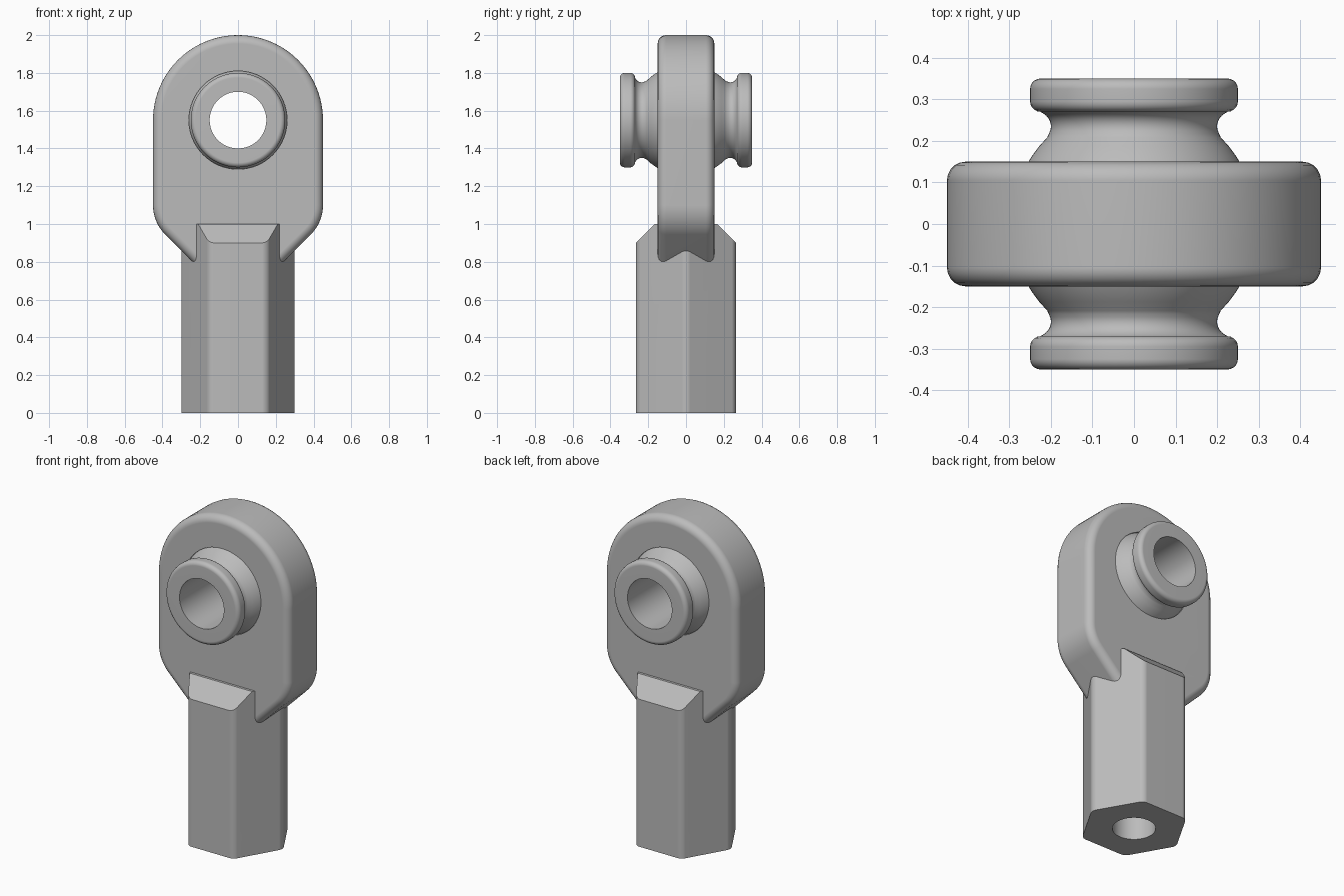
import bpy, bmesh
from math import sin, cos, pi, radians
from mathutils import Vector, Matrix

cube = bpy.data.objects.get("Cube")
if cube:
    bpy.data.objects.remove(cube, do_unlink=True)

EYE_Z = 1.55  # height of the eye axis

steel = bpy.data.materials.new("grey_steel")
steel.use_nodes = True
GREY = (0.5, 0.5, 0.5, 1)
steel.diffuse_color = GREY
steel.node_tree.nodes["Principled BSDF"].inputs["Base Color"].default_value = GREY


def arc(cx, cy, r, start, end, steps):
    angles = [radians(start + (end - start) * i / steps) for i in range(steps + 1)]
    return [(cx + r * cos(a), cy + r * sin(a)) for a in angles]


def finish(bm, name):
    bmesh.ops.recalc_face_normals(bm, faces=bm.faces[:])
    mesh = bpy.data.meshes.new(name)
    bm.to_mesh(mesh)
    bm.free()
    mesh.materials.append(steel)
    obj = bpy.data.objects.new(name, mesh)
    bpy.context.collection.objects.link(obj)
    return obj


def prism(points, offset):
    """Extrude a closed outline of 3D points along offset."""
    bm = bmesh.new()
    face = bm.faces.new([bm.verts.new(p) for p in points])
    ext = bmesh.ops.extrude_face_region(bm, geom=[face])
    moved = [g for g in ext["geom"] if isinstance(g, bmesh.types.BMVert)]
    bmesh.ops.translate(bm, verts=moved, vec=offset)
    bmesh.ops.recalc_face_normals(bm, faces=bm.faces[:])
    return bm


def cylinder(name, radius, depth, matrix):
    bm = bmesh.new()
    bmesh.ops.create_cone(bm, cap_ends=True, segments=64, radius1=radius,
                          radius2=radius, depth=depth, matrix=matrix)
    obj = finish(bm, name)
    obj.hide_render = True
    return obj


def select_only(obj):
    bpy.ops.object.select_all(action="DESELECT")
    obj.select_set(True)
    bpy.context.view_layer.objects.active = obj


def combine(obj, other, operation):
    select_only(obj)
    mod = obj.modifiers.new("combine", "BOOLEAN")
    mod.operation, mod.solver, mod.object = operation, "EXACT", other
    bpy.ops.object.modifier_apply(modifier=mod.name)
    bpy.data.objects.remove(other, do_unlink=True)


def smooth(obj):
    select_only(obj)
    bpy.ops.object.shade_smooth_by_angle(angle=radians(30))
    mod = obj.modifiers.new("even_normals", "WEIGHTED_NORMAL")
    mod.keep_sharp = True


# Eye plate: rounded top, straight sides, tapering into the shank
right = [(0.15, 0.71)] + arc(0.23, 1.1, 0.22, -45, 0, 8) + arc(0, EYE_Z, 0.45, 0, 90, 24)
outline = right + [(-x, z) for x, z in reversed(right[:-1])]
bm = prism([(x, -0.15, z) for x, z in outline], (0, 0.3, 0))
rim = [e for e in bm.edges if abs(e.verts[0].co.y - e.verts[1].co.y) < 0.01]
bmesh.ops.bevel(bm, geom=rim, offset=0.045, segments=5, profile=0.5, affect="EDGES")
eye_plate = finish(bm, "eye_plate")

# Hexagonal shank with softened corners and sloped front and back shoulders
hexagon = [(0.306 * cos(i * pi / 3), 0.306 * sin(i * pi / 3), 0) for i in range(6)]
bm = prism(hexagon, (0, 0, 1))
corners = [e for e in bm.edges if abs(e.verts[0].co.z - e.verts[1].co.z) > 0.5]
bmesh.ops.bevel(bm, geom=corners, offset=0.025, segments=4, profile=0.5, affect="EDGES")
for side in (-1, 1):
    cut = bmesh.ops.bisect_plane(
        bm, geom=bm.verts[:] + bm.edges[:] + bm.faces[:], dist=1e-5,
        plane_co=Vector((0, side * 0.265, 0.9)), plane_no=Vector((0, side, 1)),
        clear_outer=True)
    edges = [g for g in cut["geom_cut"] if isinstance(g, bmesh.types.BMEdge)]
    bmesh.ops.holes_fill(bm, edges=edges)
body = finish(bm, "rod_end_body")

# Join shank and plate, then cut the ball socket and the threaded bore
combine(body, eye_plate, "UNION")
along_y = Matrix.Translation((0, 0, EYE_Z)) @ Matrix.Rotation(pi / 2, 4, "X")
combine(body, cylinder("socket_cutter", 0.26, 1, along_y), "DIFFERENCE")
combine(body, cylinder("bore_cutter", 0.12, 1.4, Matrix.Identity(4)), "DIFFERENCE")
smooth(body)

# Swivel ball: sphere, necks, collars and through bore, turned about the eye axis
half = (arc(0, 0, 0.295, 0, 45, 8) + arc(0.235, 0.235, 0.035, 225, 120, 8)[1:]
        + arc(0.225, 0.295, 0.025, -90, 0, 5) + arc(0.225, 0.325, 0.025, 0, 90, 5)
        + [(0.15, 0.35)])
profile = [(r, -y) for r, y in reversed(half[1:])] + half
bm = bmesh.new()
ring = [bm.verts.new((r, y, EYE_Z)) for r, y in profile]
loop = [bm.edges.new((ring[i - 1], ring[i])) for i in range(len(ring))]
bmesh.ops.spin(bm, geom=ring + loop, cent=(0, 0, EYE_Z), axis=(0, 1, 0),
               angle=2 * pi, steps=72, use_merge=False)
bmesh.ops.remove_doubles(bm, verts=bm.verts[:], dist=1e-4)
smooth(finish(bm, "swivel_ball"))
